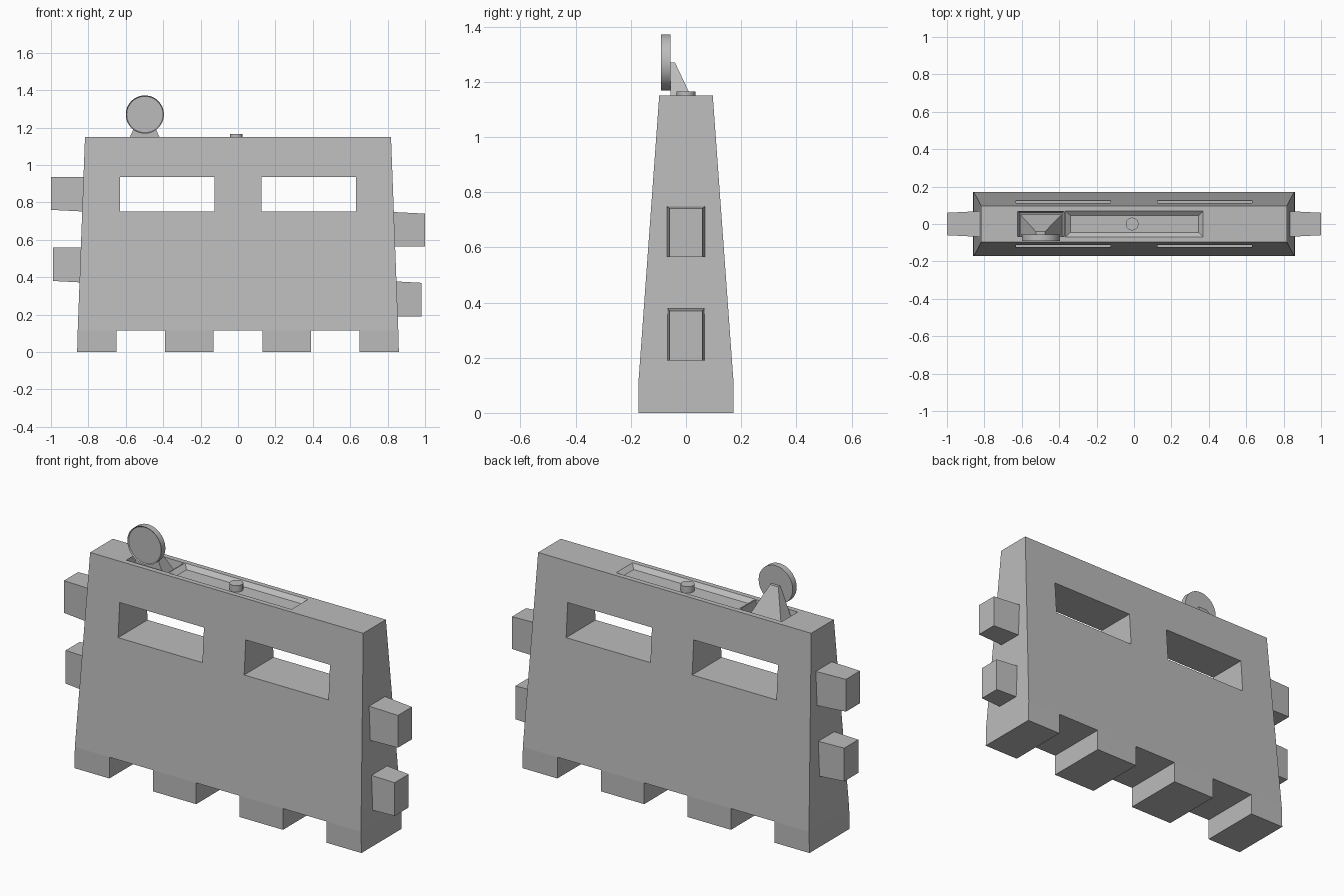
import bpy, bmesh, math
from mathutils import Matrix

cube = bpy.data.objects.get("Cube")
if cube:
    bpy.data.objects.remove(cube, do_unlink=True)

grey = bpy.data.materials.new("plain grey")
grey.use_nodes = True
COLOUR = (0.5, 0.5, 0.5, 1)
grey.diffuse_color = COLOUR
grey.node_tree.nodes["Principled BSDF"].inputs["Base Color"].default_value = COLOUR


def finish(name, bm):
    bmesh.ops.recalc_face_normals(bm, faces=bm.faces)
    mesh = bpy.data.meshes.new(name)
    bm.to_mesh(mesh)
    bm.free()
    mesh.materials.append(grey)
    obj = bpy.data.objects.new(name, mesh)
    bpy.context.collection.objects.link(obj)
    return obj


def level(x0, x1, y0, y1, z):
    """Horizontal rectangle."""
    return [(x0, y0, z), (x1, y0, z), (x1, y1, z), (x0, y1, z)]


def upright(x, y, z0, z1):
    """Rectangle across the x axis, symmetric in y."""
    return [(x, -y, z0), (x, y, z0), (x, y, z1), (x, -y, z1)]


def loft(name, *rings):
    """Closed solid through a stack of four-sided sections."""
    bm = bmesh.new()
    rows = [[bm.verts.new(p) for p in ring] for ring in rings]
    for a, b in zip(rows, rows[1:]):
        for i in range(4):
            j = (i + 1) % 4
            bm.faces.new((a[i], a[j], b[j], b[i]))
    bm.faces.new(rows[0])
    bm.faces.new(rows[-1])
    return finish(name, bm)


def block(name, x0, x1, y0, y1, z0, z1):
    return loft(name, level(x0, x1, y0, y1, z0), level(x0, x1, y0, y1, z1))


def disc(name, radius, depth, matrix, rim=0):
    bm = bmesh.new()
    bmesh.ops.create_cone(bm, cap_ends=True, segments=48, radius1=radius,
                          radius2=radius, depth=depth, matrix=matrix)
    if rim:
        # Shallow dish on the front face
        front = min(bm.faces, key=lambda f: f.calc_center_median().y)
        bmesh.ops.inset_region(bm, faces=[front], thickness=rim, depth=-rim)
    obj = finish(name, bm)
    bpy.ops.object.select_all(action='DESELECT')
    obj.select_set(True)
    bpy.context.view_layer.objects.active = obj
    bpy.ops.object.shade_smooth_by_angle(angle=math.radians(30))
    return obj


# Tapered wall with a straight plinth
TOP = 1.15
wall = loft("barrier_wall",
            level(-0.86, 0.86, -0.172, 0.172, 0),
            level(-0.857, 0.857, -0.172, 0.172, 0.115),
            level(-0.818, 0.818, -0.097, 0.097, TOP))

# Openings: windows, gaps between feet, lamp pocket and top groove
cutters = []
for s in (-1, 1):
    x0, x1 = sorted((s * 0.125, s * 0.63))
    cutters.append(block("window_cutter", x0, x1, -0.4, 0.4, 0.75, 0.935))
for x in (-0.52, 0, 0.52):
    cutters.append(block("foot_gap_cutter", x - 0.13, x + 0.13, -0.4, 0.4, -0.1, 0.115))
cutters.append(loft("pocket_cutter",
                    level(-0.61, -0.384, -0.06, 0.06, 1.08),
                    level(-0.622, -0.372, -0.068, 0.068, TOP),
                    level(-0.622, -0.372, -0.068, 0.068, TOP + 0.1)))
cutters.append(loft("groove_cutter",
                    level(-0.34, 0.345, -0.045, 0.045, TOP - 0.02),
                    level(-0.366, 0.37, -0.07, 0.07, TOP),
                    level(-0.366, 0.37, -0.07, 0.07, TOP + 0.1)))
bpy.context.view_layer.objects.active = wall
for cutter in cutters:
    cutter.hide_render = True
    cut = wall.modifiers.new("cut", 'BOOLEAN')
    cut.operation = 'DIFFERENCE'
    cut.solver = 'EXACT'
    cut.object = cutter
    bpy.ops.object.modifier_apply(modifier=cut.name)
    bpy.data.objects.remove(cutter, do_unlink=True)

# Interlocking lugs, staggered between the two ends
for name, x, z0, z1 in (("upper_right_lug", -1.0, 0.76, 0.935),
                        ("lower_right_lug", -0.99, 0.38, 0.56)):
    loft(name, upright(-0.8, 0.07, z0 - 0.01, z1), upright(x, 0.06, z0, z1))
for name, x, z0, z1 in (("upper_left_lug", 1.0, 0.565, 0.74),
                        ("lower_left_lug", 0.98, 0.19, 0.37)):
    loft(name, upright(0.8, 0.07, z0, z1 + 0.01), upright(x, 0.06, z0, z1))

# Filler cap in the groove
disc("filler_cap", 0.034, 0.04, Matrix.Translation((-0.01, 0, TOP - 0.005)))

# Warning lamp and its wedge bracket
loft("lamp_bracket",
     level(-0.608, -0.388, -0.056, 0.05, 1.08),
     level(-0.525, -0.475, -0.056, -0.04, 1.27))
disc("warning_lamp", 0.102, 0.034,
     Matrix.Translation((-0.498, -0.073, 1.27)) @ Matrix.Rotation(math.pi / 2, 4, 'X'),
     rim=0.005)
